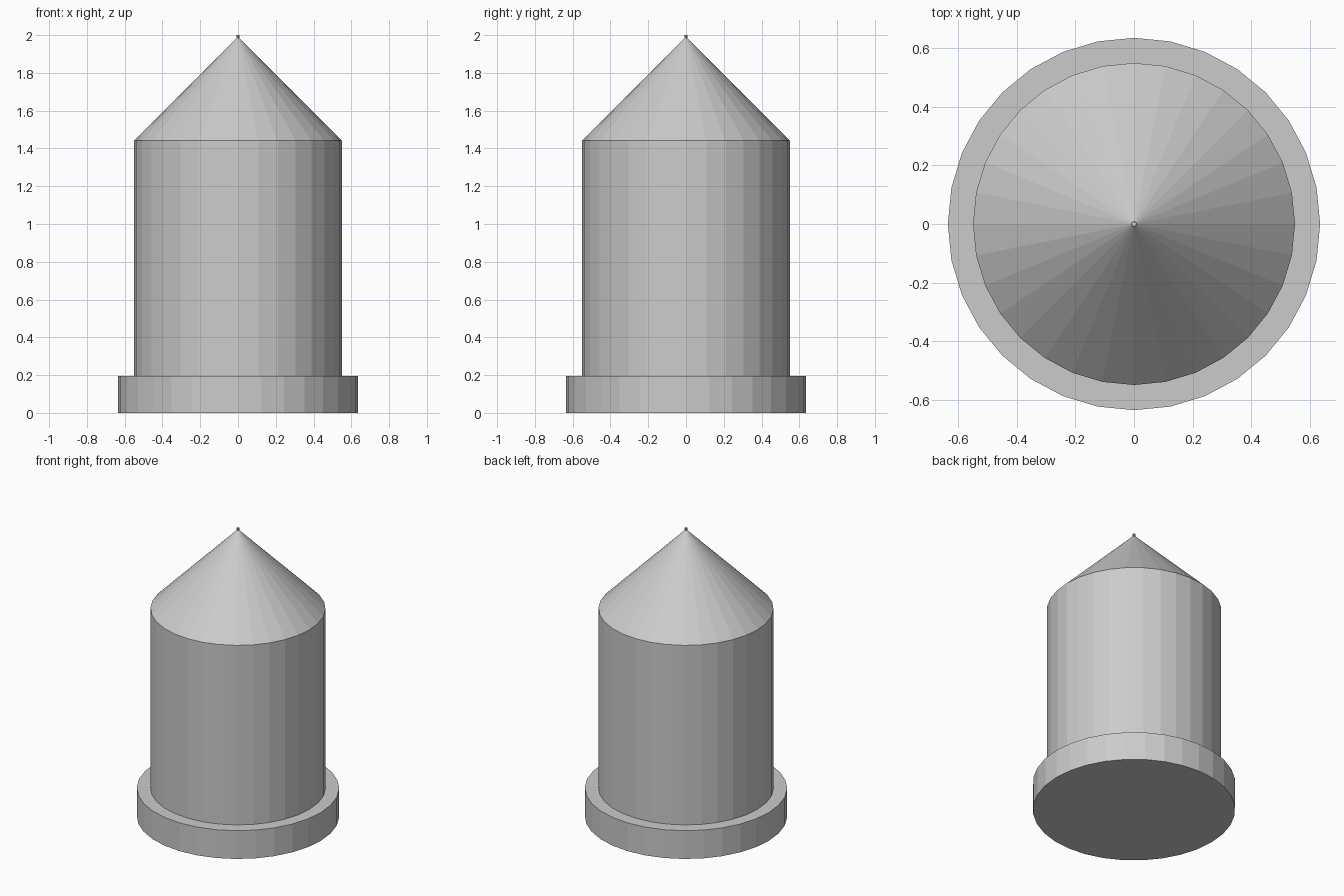
import bpy

if "Cube" in bpy.data.objects:
    bpy.data.objects.remove(bpy.data.objects["Cube"])

SIDES = 32


def turned(name, r_bottom, r_top, z0, z1, sides=SIDES):
    """Flat-faced cylinder or cone between two heights."""
    bpy.ops.mesh.primitive_cone_add(vertices=sides, radius1=r_bottom, radius2=r_top,
                                    depth=z1 - z0, location=(0, 0, (z0 + z1) / 2))
    obj = bpy.context.object
    obj.name = name
    return obj


# Wide foot, straight body and pointed roof
turned("base_plinth", 0.636, 0.636, 0.0, 0.196)
turned("body", 0.55, 0.55, 0.196, 1.441)
turned("cone_roof", 0.55, 0.0, 1.441, 1.991)

# Tiny finial on the point
turned("tip_finial", 0.009, 0.009, 1.985, 2.0, 8)
